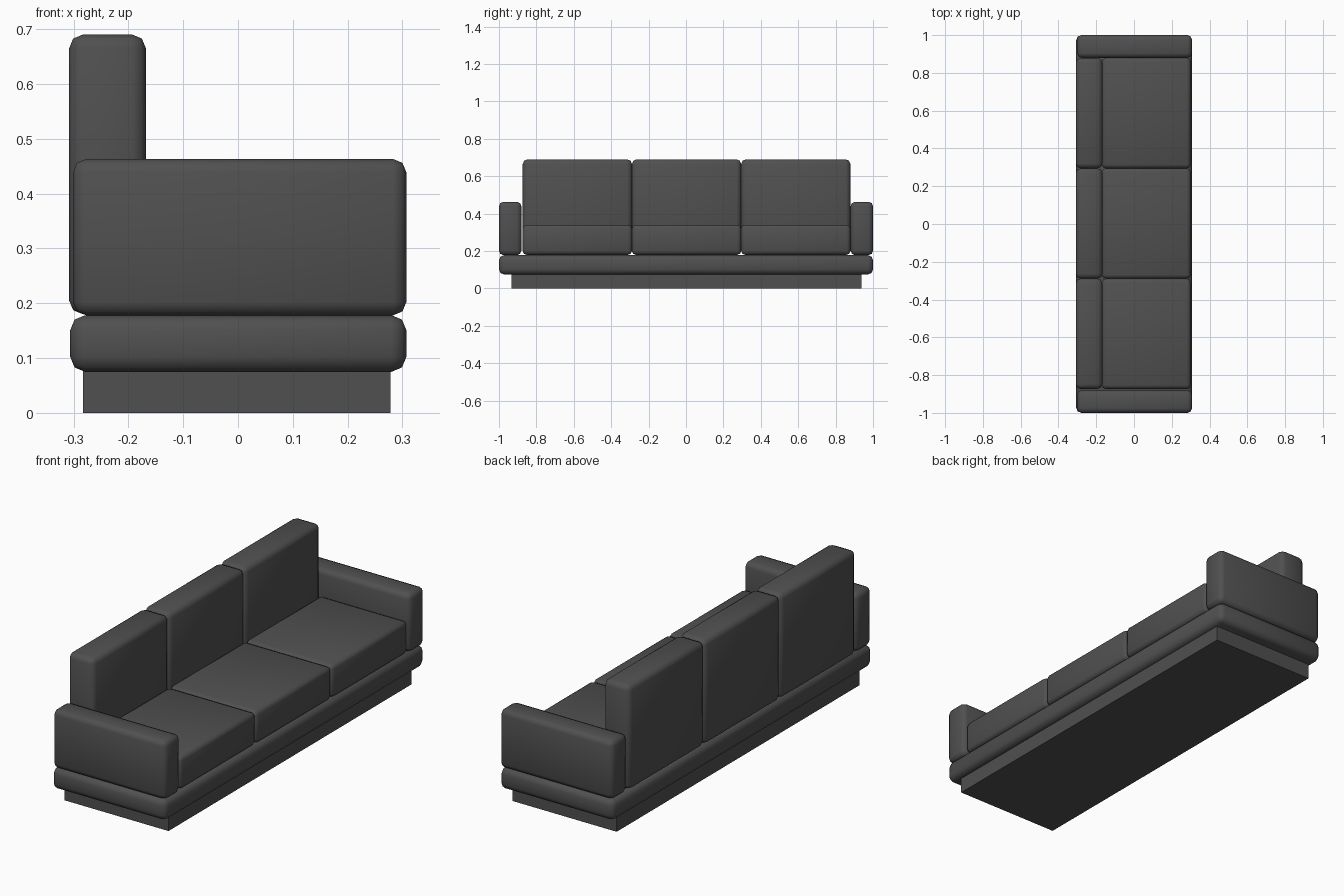
import bpy
import bmesh
from mathutils import Vector

cube = bpy.data.objects.get("Cube")
if cube:
    bpy.data.objects.remove(cube, do_unlink=True)

# Single charcoal upholstery colour
charcoal = bpy.data.materials.new("charcoal_fabric")
charcoal.use_nodes = True
colour = (0.08, 0.08, 0.08, 1)
charcoal.diffuse_color = colour
charcoal.node_tree.nodes["Principled BSDF"].inputs["Base Color"].default_value = colour


def block(name, low, high, bevel=0.0):
    """Box between two corners, with softly rounded edges if bevel is set."""
    low, high = Vector(low), Vector(high)
    size, centre = high - low, (low + high) / 2
    bm = bmesh.new()
    bmesh.ops.create_cube(bm, size=1)
    for v in bm.verts:
        v.co = Vector(a * b for a, b in zip(v.co, size))
    if bevel:
        bmesh.ops.bevel(bm, geom=bm.edges[:], offset=bevel, segments=2,
                        profile=0.5, affect='EDGES', clamp_overlap=True)
        for f in bm.faces:
            f.smooth = True
    mesh = bpy.data.meshes.new(name)
    bm.to_mesh(mesh)
    bm.free()
    mesh.materials.append(charcoal)
    obj = bpy.data.objects.new(name, mesh)
    obj.location = centre
    bpy.context.collection.objects.link(obj)
    return obj


# Recessed plinth and padded platform
block("plinth", (-0.283, -0.932, 0), (0.278, 0.938, 0.08))
block("platform", (-0.306, -1, 0.075), (0.307, 1, 0.178), 0.027)

# Armrests
block("right_arm", (-0.301, -1, 0.178), (0.307, -0.88, 0.463), 0.024)
block("left_arm", (-0.301, 0.88, 0.178), (0.307, 1, 0.463), 0.024)

# Three seat cushions, each with a back cushion behind it
width = 0.584
for i, side in enumerate(("right", "middle", "left")):
    y0 = -0.873 + i * width
    y1 = y0 + width
    block(side + "_seat_cushion", (-0.17, y0, 0.18), (0.3, y1, 0.34), 0.02)
    block(side + "_back_cushion", (-0.308, y0, 0.18), (-0.168, y1, 0.69), 0.025)
